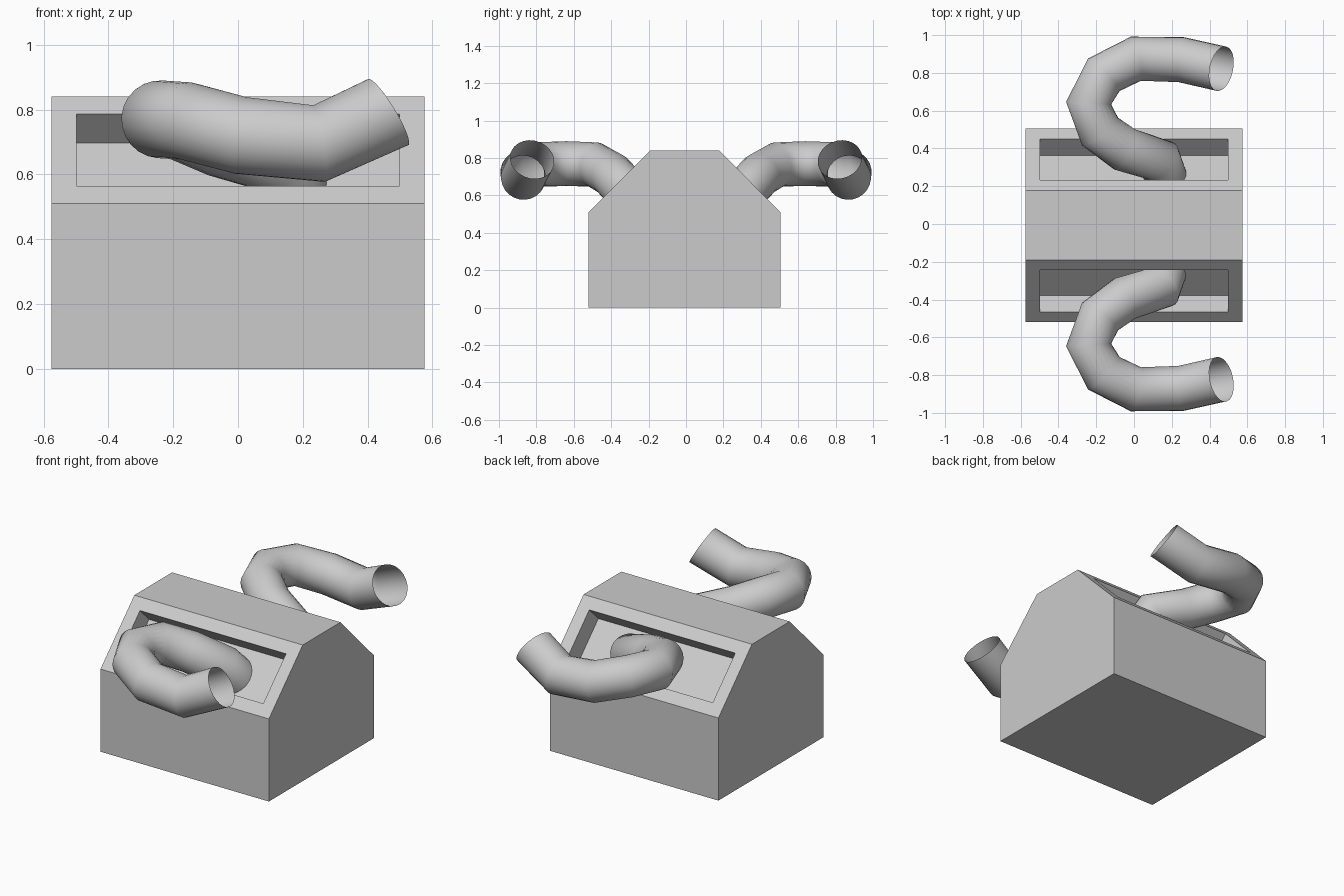
import bpy, bmesh
from mathutils import Vector

if "Cube" in bpy.data.objects:
    bpy.data.objects.remove(bpy.data.objects["Cube"])

# Body: gabled profile in the YZ plane, extruded along X
profile = [(-0.52, 0), (0.505, 0), (0.505, 0.51), (0.178, 0.84), (-0.19, 0.84), (-0.52, 0.51)]
half_width = 0.575
bm = bmesh.new()
base = bm.faces.new([bm.verts.new((-half_width, y, z)) for y, z in profile])
ext = bmesh.ops.extrude_face_region(bm, geom=[base])
new_verts = [g for g in ext["geom"] if isinstance(g, bmesh.types.BMVert)]
bmesh.ops.translate(bm, verts=new_verts, vec=(2 * half_width, 0, 0))
bmesh.ops.recalc_face_normals(bm, faces=bm.faces[:])

# Rectangular recess in each sloped face
bm.normal_update()
slopes = [f for f in bm.faces if 0.3 < f.normal.z < 0.9]
bmesh.ops.inset_individual(bm, faces=slopes, thickness=0.108)
for face in slopes:
    direction = face.normal.copy() * -0.125
    floor = bmesh.ops.extrude_discrete_faces(bm, faces=[face])["faces"][0]
    bmesh.ops.translate(bm, verts=floor.verts[:], vec=direction)
bmesh.ops.recalc_face_normals(bm, faces=bm.faces[:])
mesh = bpy.data.meshes.new("body")
bm.to_mesh(mesh)
bm.free()
bpy.context.collection.objects.link(bpy.data.objects.new("body", mesh))

# Hoses: open round tubes rising out of the recesses and curling forward
path = [(0.17, -0.22, 0.52), (0.14, -0.335, 0.645), (-0.05, -0.395, 0.71),
        (-0.18, -0.49, 0.765), (-0.24, -0.64, 0.77), (-0.16, -0.79, 0.765),
        (0.01, -0.875, 0.72), (0.25, -0.87, 0.695), (0.463, -0.822, 0.792)]
end_dir = Vector((0.82, 0.18, 0.5)).normalized()


def hose(name, side):
    points = [Vector((x, y * side, z)) for x, y, z in path]
    tangents = []
    for i in range(len(points)):
        a = (points[i] - points[max(i - 1, 0)]).normalized()
        b = (points[min(i + 1, len(points) - 1)] - points[i]).normalized()
        tangents.append((a + b).normalized())
    tangents[-1] = Vector((end_dir.x, end_dir.y * side, end_dir.z))

    # Sweep a circle along the path, carrying its frame from ring to ring
    sides, radius = 24, 0.12
    bm = bmesh.new()
    spoke = tangents[0].orthogonal().normalized()
    rings = []
    for i, (p, t) in enumerate(zip(points, tangents)):
        if i:
            spoke = tangents[i - 1].rotation_difference(t) @ spoke
        other = t.cross(spoke)
        ring = []
        for k in range(sides):
            a = 2 * math.pi * k / sides
            ring.append(bm.verts.new(p + radius * (math.cos(a) * spoke + math.sin(a) * other)))
        rings.append(ring)
    for r0, r1 in zip(rings, rings[1:]):
        for k in range(sides):
            n = (k + 1) % sides
            bm.faces.new((r0[k], r0[n], r1[n], r1[k])).smooth = True
    me = bpy.data.meshes.new(name)
    bm.to_mesh(me)
    bm.free()
    bpy.context.collection.objects.link(bpy.data.objects.new(name, me))


import math
hose("front_hose", 1)
hose("back_hose", -1)
